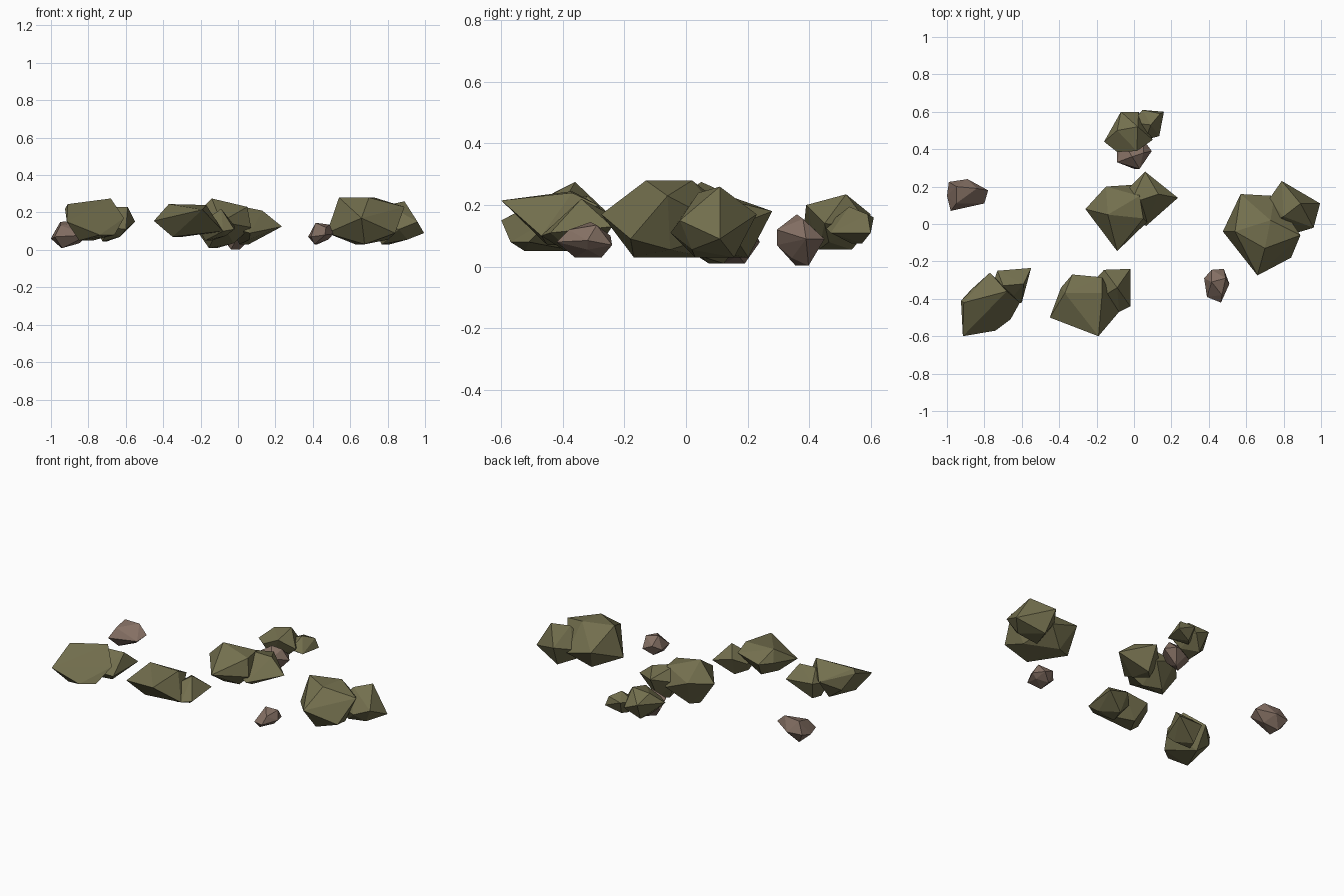
import bpy, bmesh
from mathutils import Vector


def paint(name, rgb):
    m = bpy.data.materials.new(name)
    m.diffuse_color = (*rgb, 1)
    return m


MOSS = paint("moss", (0.17, 0.158, 0.075))
CLAY = paint("clay", (0.23, 0.16, 0.125))


def rock(name, mat, girdle, crown, base, spread=0.45):
    """Faceted boulder: hull of a waist outline, crown points and a shrunken base."""
    ring = [Vector(p) for p in girdle]
    mid = sum(ring, Vector()) / len(ring)
    pts = ring + [Vector(p) for p in crown]
    for i, p in enumerate(ring[::2]):
        q = mid.lerp(p, spread)
        pts.append(Vector((q.x, q.y, base + 0.025 * (i % 2))))
    bm = bmesh.new()
    for p in pts:
        bm.verts.new(p)
    bmesh.ops.convex_hull(bm, input=bm.verts)
    loose = [v for v in bm.verts if not v.link_faces]
    bmesh.ops.delete(bm, geom=loose, context='VERTS')
    bmesh.ops.recalc_face_normals(bm, faces=bm.faces)
    me = bpy.data.meshes.new(name)
    bm.to_mesh(me)
    bm.free()
    me.materials.append(mat)
    ob = bpy.data.objects.new(name, me)
    bpy.context.collection.objects.link(ob)
    return ob


# Right-hand large boulder and its companion
rock("right_boulder", MOSS,
     [(.57, .16, .17), (.75, .15, .12), (.89, -.06, .23), (.84, -.18, .09),
      (.66, -.275, .17), (.475, -.04, .09)],
     [(.54, -.04, .28), (.73, .02, .28), (.7, -.13, .28)], .03, .55)
rock("right_boulder_side", MOSS,
     [(.79, .23, .17), (.995, .11, .09), (.96, -.02, .15), (.86, -.05, .11),
      (.71, .0, .14), (.72, .13, .14)],
     [(.89, .11, .26), (.8, .04, .24)], .03, .55)

# Centre boulder and its companion
rock("centre_boulder", MOSS,
     [(-.15, .2, .18), (0, .21, .12), (.07, .01, .12), (-.09, -.145, .15), (-.26, .08, .16)],
     [(-.14, .05, .275), (.03, .15, .23), (.05, .03, .23)], .01, .4)
rock("centre_boulder_side", MOSS,
     [(.06, .28, .18), (.235, .14, .125), (.065, -.01, .09), (-.04, .03, .12), (-.04, .18, .15)],
     [(.13, .16, .21), (-.02, .11, .24)], .03, .5)

# Front boulder and its companion
rock("front_boulder", MOSS,
     [(-.33, -.27, .17), (-.17, -.285, .2), (-.08, -.47, .1), (-.19, -.6, .215),
      (-.45, -.5, .155), (-.39, -.34, .17)],
     [(-.37, -.37, .245), (-.17, -.37, .24)], .07, .45)
rock("front_boulder_side", MOSS,
     [(-.16, -.245, .17), (-.02, -.24, .13), (-.02, -.44, .11), (-.08, -.47, .1),
      (-.22, -.42, .13), (-.22, -.31, .13)],
     [(-.09, -.34, .22)], .05, .55)

# Left boulder and its companion
rock("left_boulder", MOSS,
     [(-.77, -.26, .18), (-.61, -.42, .17), (-.66, -.51, .08), (-.74, -.57, .08),
      (-.915, -.6, .15), (-.925, -.41, .22), (-.87, -.35, .12)],
     [(-.68, -.36, .275), (-.91, -.42, .245)], .05, .5)
rock("left_boulder_side", MOSS,
     [(-.73, -.25, .16), (-.55, -.235, .15), (-.6, -.42, .11), (-.69, -.44, .12),
      (-.77, -.36, .14)],
     [(-.59, -.32, .23), (-.7, -.33, .23)], .045, .55)

# Back boulder and its companion
rock("back_boulder", MOSS,
     [(-.07, .6, .17), (.025, .6, .13), (.1, .45, .14), (.015, .39, .2),
      (-.09, .385, .15), (-.16, .44, .15)],
     [(.02, .52, .235), (-.09, .5, .215)], .055, .5)
rock("back_boulder_side", MOSS,
     [(.045, .61, .16), (.16, .6, .11), (.135, .47, .11), (.06, .45, .13), (-.01, .54, .15)],
     [(.09, .53, .195), (.14, .59, .17)], .075, .5)

# Small loose stones
rock("left_stone", CLAY,
     [(-.99, .225, .08), (-.89, .24, .08), (-.78, .18, .1), (-.8, .11, .08),
      (-.98, .07, .07), (-1, .15, .06)],
     [(-.95, .2, .15), (-.84, .19, .155), (-.95, .11, .13)], .01)
rock("right_stone", CLAY,
     [(.415, -.245, .1), (.48, -.24, .07), (.51, -.32, .085), (.465, -.42, .08),
      (.39, -.39, .07), (.375, -.29, .07)],
     [(.415, -.31, .145), (.49, -.29, .135), (.47, -.38, .12)], .03, .6)
rock("back_stone", CLAY,
     [(-.09, .33, .12), (0, .295, .07), (.03, .295, .12), (.095, .39, .09),
      (.05, .45, .09), (-.06, .44, .1), (-.09, .39, .07)],
     [(-.01, .36, .17), (.05, .38, .155)], .003, .35)
